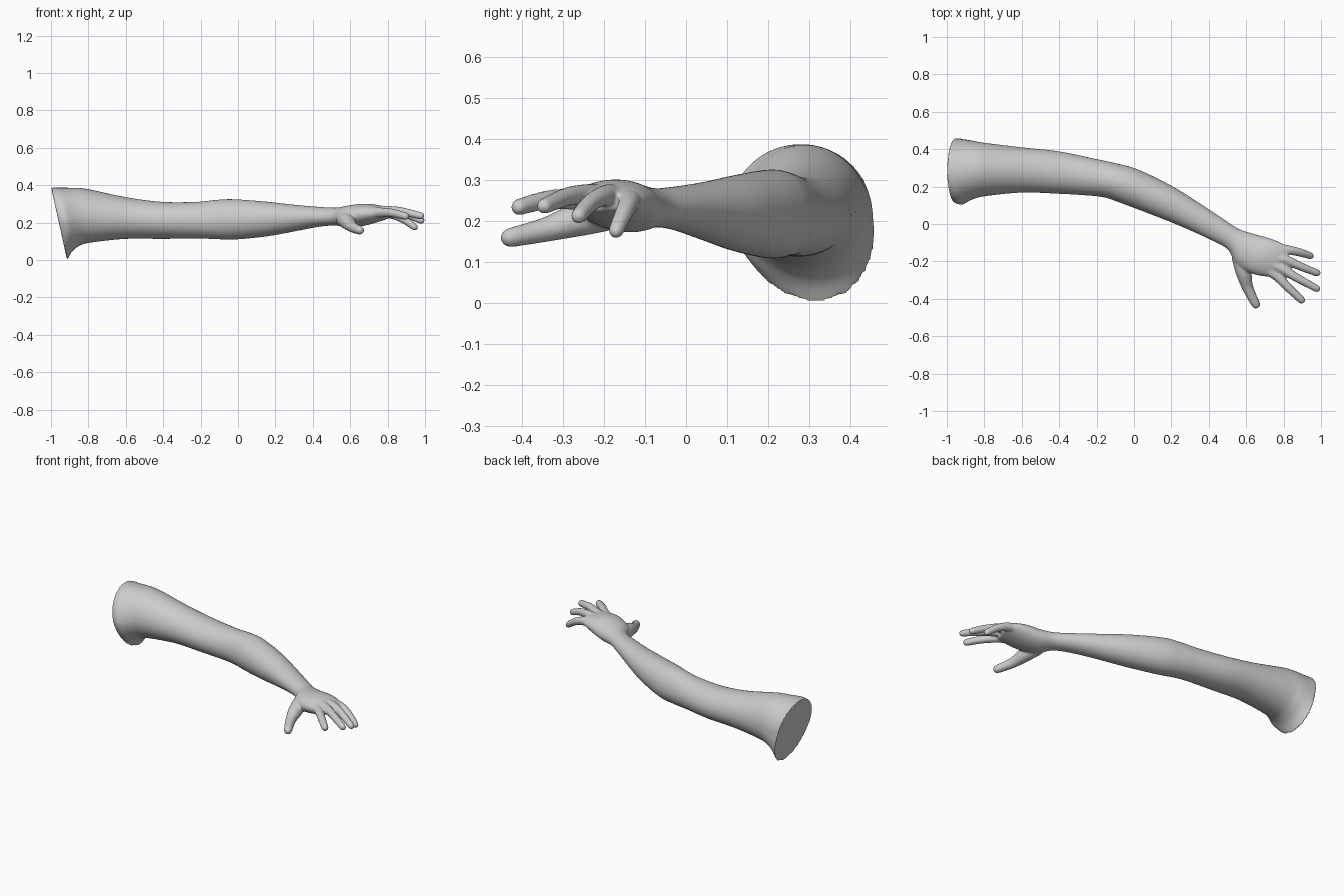
import bpy, bmesh, math
from mathutils import Vector

if "Cube" in bpy.data.objects:
    bpy.data.objects.remove(bpy.data.objects["Cube"])

bm = bmesh.new()


def spline(rows, steps):
    """Catmull-Rom interpolation of equal-length rows of numbers."""
    out = []
    for i in range(len(rows) - 1):
        p0, p1 = rows[max(i - 1, 0)], rows[i]
        p2, p3 = rows[i + 1], rows[min(i + 2, len(rows) - 1)]
        for s in range(steps):
            t = s / steps
            out.append([0.5 * (2 * b + (c - a) * t + (2 * a - 5 * b + 4 * c - d) * t * t
                               + (3 * b - a - 3 * c + d) * t ** 3)
                        for a, b, c, d in zip(p0, p1, p2, p3)])
    out.append(list(rows[-1]))
    return out


def loft(rings):
    """Skin a list of rings of points and cap both ends."""
    loops = [[bm.verts.new(p) for p in ring] for ring in rings]
    n = len(loops[0])
    for a, b in zip(loops, loops[1:]):
        for i in range(n):
            j = (i + 1) % n
            bm.faces.new((a[i], a[j], b[j], b[i]))
    bm.faces.new(loops[0][::-1])
    bm.faces.new(loops[-1])


def limb_ring(row, n=48):
    """Oval section from its back edge, front edge, top, middle, bottom and shear."""
    bx, by, fx, fy, top, mid, bot, k = row
    ring = []
    for i in range(n):
        a = 2 * math.pi * i / n
        c, s = math.cos(a), math.sin(a)
        dz = s * (top - mid if s > 0 else mid - bot)
        ring.append(((bx + fx) / 2 + (bx - fx) / 2 * c + k * dz,
                     (by + fy) / 2 + (by - fy) / 2 * c + 0.7 * k * min(dz, 0),
                     mid + dz))
    return ring


def digit(points, n=14):
    """Tapered finger with a rounded tip, from rows of x, y, z, radius."""
    rows = spline(points, 6)
    path = [Vector(r[:3]) for r in rows]
    rad = [r[3] for r in rows]
    d = (path[-1] - path[-2]).normalized()
    end, r_end = path[-1] - d * rad[-1], rad[-1]
    keep = [i for i, p in enumerate(path) if (p - end).dot(d) < -0.002]
    path, rad = [path[i] for i in keep], [rad[i] for i in keep]
    for j in range(6):
        a = math.radians(j * 16)
        path.append(end + d * r_end * math.sin(a))
        rad.append(r_end * math.cos(a))
    rings = []
    for i, (p, r) in enumerate(zip(path, rad)):
        t = (path[min(i + 1, len(path) - 1)] - path[max(i - 1, 0)]).normalized()
        side = t.cross(Vector((0, 0, 1))).normalized()
        up = side.cross(t)
        rings.append([p + r * (side * math.cos(2 * math.pi * k / n) + up * math.sin(2 * math.pi * k / n))
                      for k in range(n)])
    loft(rings)


# Shoulder, upper arm, elbow, forearm, wrist and palm
arm = [
    (-.960, .457, -.960, .115, .387, .21, .000, -.22),
    (-.920, .453, -.920, .103, .387, .21, .045, -.20),
    (-.870, .446, -.870, .128, .386, .22, .073, -.12),
    (-.800, .434, -.800, .148, .380, .23, .092, -.05),
    (-.600, .410, -.600, .168, .336, .22, .113, 0),
    (-.400, .388, -.410, .162, .311, .21, .113, 0),
    (-.200, .347, -.240, .152, .311, .21, .115, 0),
    (-.090, .323, -.150, .140, .321, .21, .112, 0),
    (.020, .292, -.070, .112, .325, .215, .109, 0),
    (.200, .205, .100, .048, .312, .22, .126, 0),
    (.340, .118, .250, -.012, .296, .225, .152, 0),
    (.470, .032, .400, -.080, .284, .23, .178, 0),
    (.560, -.026, .500, -.135, .280, .23, .184, 0),
    (.640, -.053, .550, -.220, .292, .23, .172, 0),
    (.720, -.075, .640, -.268, .301, .245, .185, 0),
    (.790, -.102, .730, -.283, .291, .25, .208, 0),
    (.835, -.135, .780, -.280, .272, .25, .225, 0),
]
loft([limb_ring(r) for r in spline(arm, 5)])

# Four fingers and the thumb
digits = [
    [(.74, -.130, .250, .030), (.82, -.138, .245, .025), (.89, -.153, .215, .022), (.958, -.175, .165, .018)],
    [(.73, -.170, .258, .032), (.82, -.196, .262, .026), (.90, -.231, .245, .022), (.995, -.268, .205, .019)],
    [(.71, -.200, .260, .032), (.80, -.245, .264, .026), (.88, -.293, .258, .023), (.994, -.354, .232, .019)],
    [(.68, -.220, .255, .032), (.76, -.275, .254, .027), (.83, -.345, .250, .023), (.910, -.420, .230, .020)],
    [(.56, -.170, .220, .040), (.585, -.255, .205, .042), (.610, -.345, .178, .030), (.662, -.449, .155, .023)],
]
for d in digits:
    digit(d)

# One continuous skin
bmesh.ops.recalc_face_normals(bm, faces=bm.faces)
mesh = bpy.data.meshes.new("arm")
bm.to_mesh(mesh)
bm.free()
obj = bpy.data.objects.new("arm", mesh)
bpy.context.collection.objects.link(obj)
bpy.context.view_layer.objects.active = obj
obj.select_set(True)

remesh = obj.modifiers.new("merge_parts", 'REMESH')
remesh.mode = 'VOXEL'
remesh.voxel_size = 0.006
smooth = obj.modifiers.new("soften_joins", 'SMOOTH')
smooth.factor = 0.5
smooth.iterations = 4
for m in (remesh.name, smooth.name):
    bpy.ops.object.modifier_apply(modifier=m)
bpy.ops.object.shade_smooth_by_angle(angle=math.radians(40))
